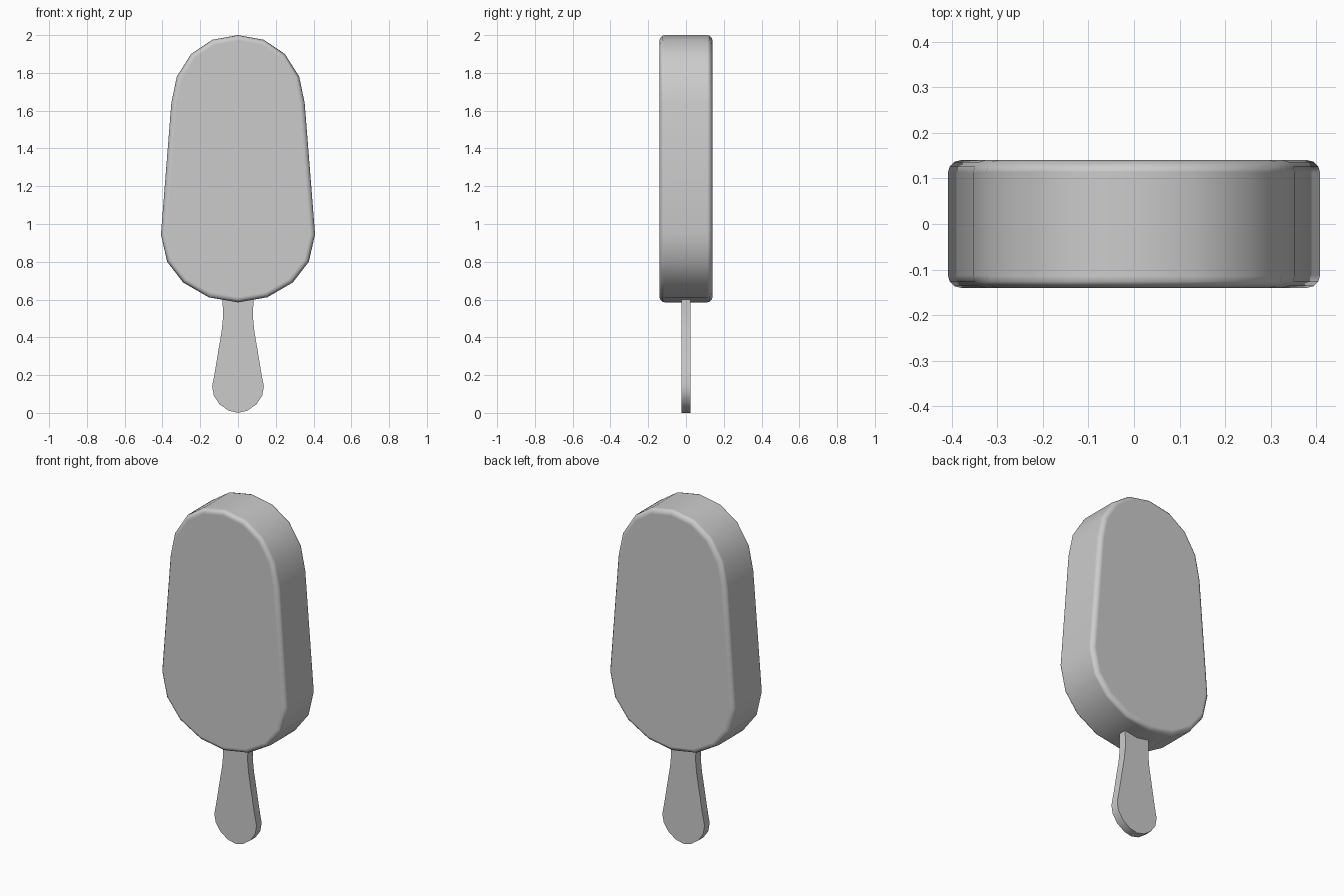
import bpy, bmesh

if "Cube" in bpy.data.objects:
    bpy.data.objects.remove(bpy.data.objects["Cube"])


def slab(name, half, thickness, angle):
    """Mirror a right-half (x, z) outline, running bottom to top, and extrude it along y."""
    left = [(-x, z) for x, z in reversed(half) if x > 0]
    outline = half + left
    bm = bmesh.new()
    front = bm.faces.new([bm.verts.new((x, -thickness / 2, z)) for x, z in outline])
    ext = bmesh.ops.extrude_face_region(bm, geom=[front], use_keep_orig=True)
    moved = [v for v in ext["geom"] if isinstance(v, bmesh.types.BMVert)]
    bmesh.ops.translate(bm, verts=moved, vec=(0, thickness, 0))
    bmesh.ops.recalc_face_normals(bm, faces=bm.faces)
    mesh = bpy.data.meshes.new(name)
    bm.to_mesh(mesh)
    bm.free()
    obj = bpy.data.objects.new(name, mesh)
    bpy.context.collection.objects.link(obj)
    bpy.ops.object.select_all(action="DESELECT")
    bpy.context.view_layer.objects.active = obj
    obj.select_set(True)
    bpy.ops.object.shade_smooth_by_angle(angle=angle)
    return obj


# Ice block: tapered rounded slab with a softened rim
ice = slab("ice_block", [
    (0, 0.585), (0.155, 0.612), (0.29, 0.69), (0.375, 0.80), (0.408, 0.945),
    (0.353, 1.64), (0.324, 1.78), (0.248, 1.90), (0.137, 1.975), (0, 2.0),
], 0.28, 1.8)
rim = ice.modifiers.new("rim", "BEVEL")
rim.limit_method = "ANGLE"
rim.angle_limit = 1.05
rim.width = 0.028
rim.segments = 3
rim.harden_normals = True

# Stick: flared flat handle running up into the ice
slab("stick", [
    (0, 0), (0.05, 0.012), (0.097, 0.045), (0.128, 0.09), (0.137, 0.14),
    (0.122, 0.22), (0.104, 0.33), (0.087, 0.43), (0.079, 0.51), (0.082, 0.60),
    (0.082, 0.70),
], 0.048, 0.7)
